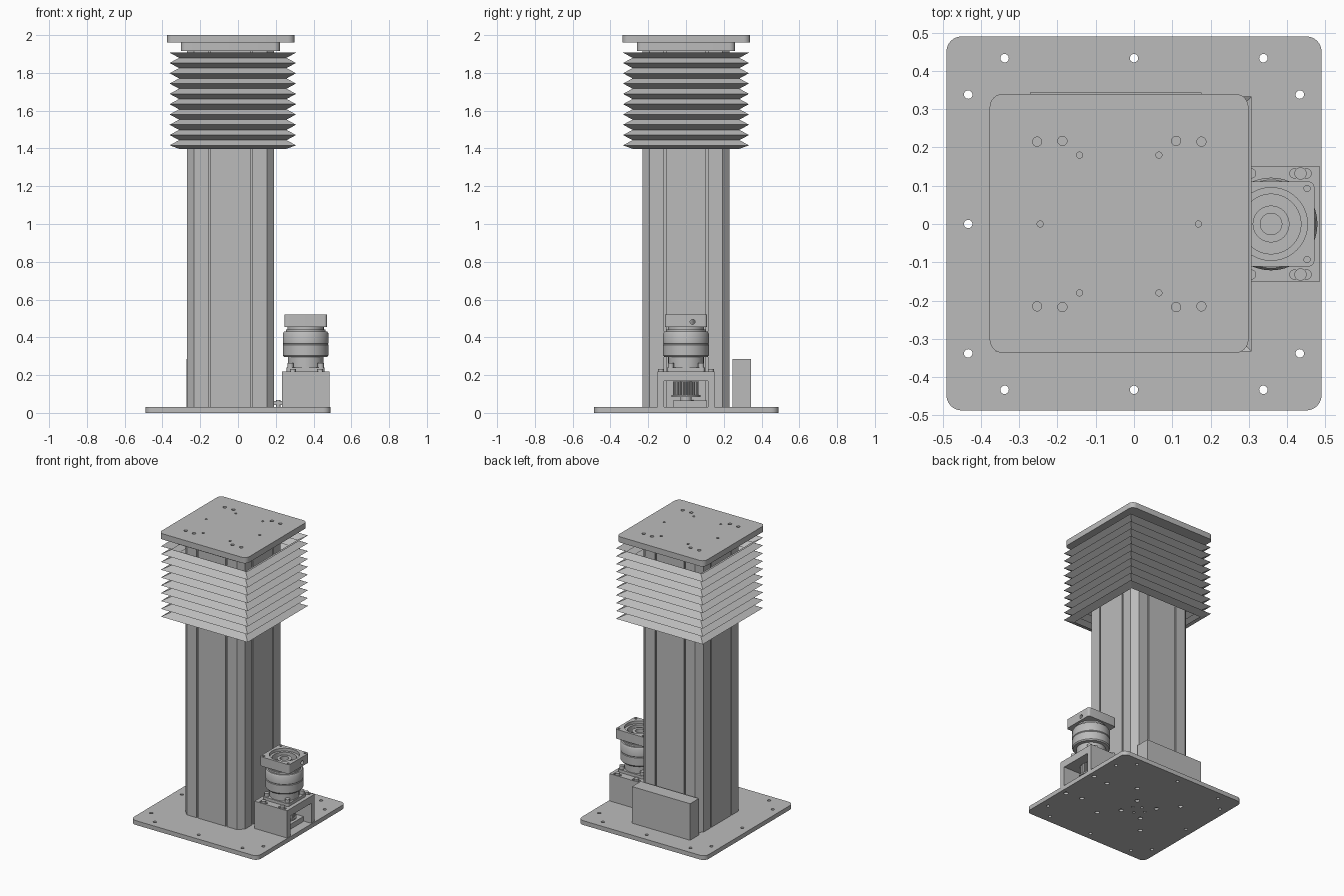
import bpy, bmesh, math
from mathutils import Matrix, Vector

if "Cube" in bpy.data.objects:
    bpy.data.objects.remove(bpy.data.objects["Cube"])

grey = bpy.data.materials.new("machine_grey")
grey.use_nodes = True
COLOUR = (0.5, 0.5, 0.5, 1)
grey.diffuse_color = COLOUR
grey.node_tree.nodes["Principled BSDF"].inputs["Base Color"].default_value = COLOUR

CX = -0.04          # column axis
MX = 0.358          # gearbox axis


def finish(name, bm):
    bmesh.ops.recalc_face_normals(bm, faces=bm.faces)
    mesh = bpy.data.meshes.new(name)
    bm.to_mesh(mesh)
    bm.free()
    mesh.materials.append(grey)
    obj = bpy.data.objects.new(name, mesh)
    bpy.context.collection.objects.link(obj)
    return obj


def activate(obj):
    bpy.ops.object.select_all(action='DESELECT')
    obj.select_set(True)
    bpy.context.view_layer.objects.active = obj


def smooth(obj):
    activate(obj)
    bpy.ops.object.shade_smooth_by_angle(angle=math.radians(35))
    return obj


def add_prism(bm, pts, lo, hi, axis='Z'):
    """Extrude a 2D outline along z, or a (y, z) outline along x."""
    place = (lambda p, h: (p[0], p[1], h)) if axis == 'Z' else (lambda p, h: (h, p[0], p[1]))
    face = bm.faces.new([bm.verts.new(place(p, lo)) for p in pts])
    new = bmesh.ops.extrude_face_region(bm, geom=[face])["geom"]
    step = Vector((0, 0, hi - lo) if axis == 'Z' else (hi - lo, 0, 0))
    bmesh.ops.translate(bm, verts=[v for v in new if isinstance(v, bmesh.types.BMVert)], vec=step)


def prism(name, pts, lo, hi, axis='Z'):
    bm = bmesh.new()
    add_prism(bm, pts, lo, hi, axis)
    return finish(name, bm)


def rect(x0, x1, y0, y1, r=0, n=6):
    """Rectangle outline with optional rounded corners."""
    if not r:
        return [(x0, y0), (x1, y0), (x1, y1), (x0, y1)]
    pts = []
    for i, (x, y) in enumerate([(x1 - r, y1 - r), (x0 + r, y1 - r), (x0 + r, y0 + r), (x1 - r, y0 + r)]):
        for k in range(n + 1):
            a = math.pi / 2 * (i + k / n)
            pts.append((x + r * math.cos(a), y + r * math.sin(a)))
    return pts


def circle(x, y, r, n=24):
    return [(x + r * math.cos(2 * math.pi * k / n), y + r * math.sin(2 * math.pi * k / n)) for k in range(n)]


def cylinders(name, spots, r, lo, hi, n=24):
    bm = bmesh.new()
    for x, y in spots:
        add_prism(bm, circle(x, y, r, n), lo, hi)
    return finish(name, bm)


def cut(obj, cutter):
    mod = obj.modifiers.new("cut", 'BOOLEAN')
    mod.operation = 'DIFFERENCE'
    mod.solver = 'EXACT'
    mod.object = cutter
    activate(obj)
    bpy.ops.object.modifier_apply(modifier=mod.name)
    bpy.data.objects.remove(cutter)


def lathe(name, profile, x, n=64):
    bm = bmesh.new()
    verts = [bm.verts.new((r, 0, z)) for r, z in profile]
    edges = [bm.edges.new(p) for p in zip(verts, verts[1:])]
    bmesh.ops.spin(bm, geom=verts + edges, cent=(0, 0, 0), axis=(0, 0, 1), angle=2 * math.pi, steps=n)
    bmesh.ops.remove_doubles(bm, verts=bm.verts, dist=1e-5)
    bmesh.ops.translate(bm, verts=bm.verts, vec=(x, 0, 0))
    return smooth(finish(name, bm))


def both(*spots):
    return [(x, s * y) for x, y in spots for s in (-1, 1)]


# Base plate with through holes and counterbores underneath
base = prism("base_plate", rect(-0.49, 0.49, -0.487, 0.49, 0.04), 0, 0.03)
rim = both((-0.433, 0.338), (0.433, 0.338), (-0.338, 0.433), (0, 0.433), (0.338, 0.433)) + [(-0.433, 0)]
cut(base, cylinders("rim_cutter", rim, 0.011, -0.1, 0.1))
under = both((0.33, 0.125), (0.45, 0.14), (0.14, 0.2), (-0.22, 0.2), (0.04, 0.08), (-0.12, 0.08))
cut(base, cylinders("under_cutter", under, 0.015, -0.1, 0.015))
cut(base, cylinders("small_cutter", [(-0.04, 0.03), (-0.04, -0.05), (0.01, 0), (-0.09, 0)], 0.009, -0.1, 0.015))
smooth(base)

# Column: extruded section with chamfered corners and two grooves per side
H, C, G, W, D = 0.231, 0.193, 0.112, 0.005, 0.012
side = [(-C, -H)]
for g in (-G, G):
    side += [(g - W, -H), (g - W, D - H), (g + W, D - H), (g + W, -H)]
side.append((C, -H))
section = []
for q in range(4):
    turn = Matrix.Rotation(q * math.pi / 2, 2)
    section += [tuple(turn @ Vector(p) + Vector((CX, 0))) for p in side]
prism("column", section, 0.03, 1.915)

# Bellows: open pleated sleeve
bm = bmesh.new()
pitch, rings = 0.0545, []
for i in range(20):
    inset = 0.05 * (i % 2)
    z = 1.907 - pitch * i / 2 if i < 19 else 1.398
    rings.append([bm.verts.new((x, y, z)) for x, y in
                  rect(-0.362 + inset, 0.307 - inset, -0.333 + inset, 0.333 - inset)])
for a, b in zip(rings, rings[1:]):
    for k in range(4):
        j = (k + 1) % 4
        bm.faces.new((a[k], a[j], b[j], b[k]))
finish("bellows", bm)

# Top mounting plates
smooth(prism("upper_flange", rect(-0.302, 0.222, -0.26, 0.26, 0.03), 1.915, 1.96))
top = prism("top_plate", rect(-0.377, 0.299, -0.337, 0.34, 0.035), 1.96, 2.0)
big = both((-0.253, 0.215), (-0.187, 0.217), (0.11, 0.217), (0.176, 0.215))
small = both((-0.142, 0.18), (0.065, 0.18)) + [(-0.245, 0), (0.168, 0)]
cut(top, cylinders("big_cutter", big, 0.012, 1.97, 2.1))
cut(top, cylinders("small_cutter", small, 0.008, 1.97, 2.1))
smooth(top)

# Control box at the back
prism("control_box", rect(-0.272, 0.176, 0.247, 0.343), 0.03, 0.285)

# Motor bracket: arch open along x, slotted for its screws
arch = [(-0.152, 0.03), (-0.116, 0.03), (-0.116, 0.17), (0.116, 0.17),
        (0.116, 0.03), (0.152, 0.03), (0.152, 0.22), (-0.152, 0.22)]
bracket = prism("motor_bracket", arch, 0.233, 0.485, 'X')
bm = bmesh.new()
for x, y in both((0.29, 0.132), (0.435, 0.132)):
    add_prism(bm, rect(x - 0.028, x + 0.028, y - 0.012, y + 0.012, 0.0119), 0.205, 0.3)
cut(bracket, finish("slot_cutter", bm))
smooth(cylinders("slot_screws", both((0.29, 0.132), (0.435, 0.132)), 0.016, 0.2, 0.232))

# Gearbox: foot, turned body, input hub and square adapter
prism("gearbox_foot", rect(MX - 0.1, MX + 0.1, -0.1, 0.1, 0.015), 0.22, 0.24)
smooth(cylinders("foot_screws", both((MX - 0.08, 0.08), (MX + 0.08, 0.08)), 0.016, 0.24, 0.264))
lathe("gearbox_body", [
    (0, 0.215), (0.094, 0.215), (0.094, 0.295), (0.115, 0.297), (0.121, 0.305), (0.121, 0.36),
    (0.118, 0.364), (0.121, 0.368), (0.121, 0.42), (0.115, 0.43), (0.105, 0.43), (0.105, 0.442),
    (0.096, 0.442), (0.096, 0.457), (0.048, 0.457), (0.048, 0.495), (0.028, 0.495), (0.028, 0.44), (0, 0.44)], MX)
adapter = prism("input_adapter", rect(MX - 0.113, MX + 0.113, -0.111, 0.111, 0.015), 0.455, 0.52)
cut(adapter, cylinders("bore_cutter", [(MX, 0)], 0.078, 0.4, 0.6, 64))
cut(adapter, cylinders("step_cutter", [(MX, 0)], 0.095, 0.5, 0.6, 64))
cut(adapter, cylinders("screw_cutter", both((MX - 0.094, 0.093), (MX + 0.094, 0.093)), 0.008, 0.48, 0.6))
cut(adapter, prism("access_cutter", circle(0.035, 0.482, 0.013), MX + 0.06, MX + 0.2, 'X'))
smooth(adapter)

# Toothed pulley, its flange and the bearing block inside the bracket
teeth = 28
gear = []
for k in range(teeth * 4):
    r = 0.07 if k % 4 < 2 else 0.062
    a = 2 * math.pi * k / (teeth * 4)
    gear.append((MX + r * math.cos(a), r * math.sin(a)))
prism("drive_pulley", gear, 0.095, 0.165)
smooth(cylinders("pulley_flange", [(MX, 0)], 0.078, 0.085, 0.095, 40))
smooth(cylinders("pulley_shaft", [(MX, 0)], 0.03, 0.03, 0.22, 32))
prism("bearing_block", rect(MX - 0.07, MX + 0.07, -0.07, 0.11), 0.03, 0.065)
prism("tension_bar", rect(0.18, 0.29, 0.01, 0.045), 0.042, 0.062)
smooth(cylinders("tension_screw", [(0.213, 0.028)], 0.012, 0.03, 0.068))
